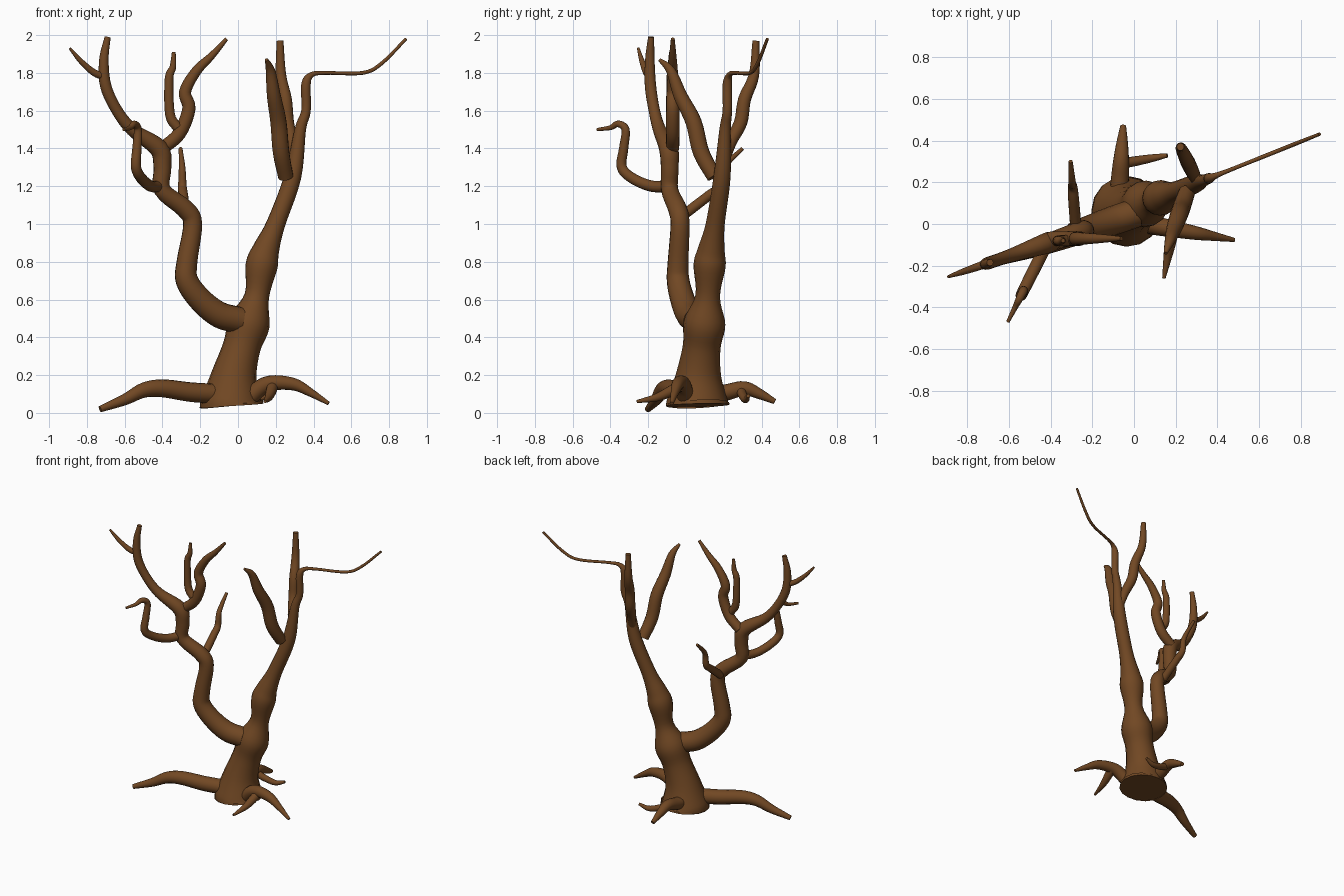
import bpy
from math import pi, sin
from mathutils import Vector

cube = bpy.data.objects.get("Cube")
if cube:
    bpy.data.objects.remove(cube, do_unlink=True)

bark = bpy.data.materials.new("brown_bark")
bark.use_nodes = True
bark_colour = (.165, .064, .017, 1)
bark.diffuse_color = bark_colour
bark.node_tree.nodes["Principled BSDF"].inputs["Base Color"].default_value = bark_colour


def smooth_path(knots, steps=5):
    """Catmull-Rom samples through knots holding position and radius."""
    extended = [knots[0] * 2 - knots[1], *knots, knots[-1] * 2 - knots[-2]]
    samples = []
    for before, start, end, after in zip(extended, extended[1:], extended[2:], extended[3:]):
        leave = (end - before) / 2
        arrive = (after - start) / 2
        for step in range(steps):
            t = step / steps
            ease = t * t * (3 - 2 * t)
            samples.append(start.lerp(end, ease)
                           + leave * t * (1 - t) ** 2
                           - arrive * t * t * (1 - t))
    return samples + [knots[-1]]


def tapered(profile, thick, thin, swell=0):
    """Add a radius to each profile point, swelling in the middle and thinning to the tip."""
    last = len(profile) - 1
    return [(along, height,
             thick + (thin - thick) * (i / last) ** 2 + swell * sin(pi * i / last))
            for i, (along, height) in enumerate(profile)]


def limb(name, origin, heading, profile):
    """Round limb in an upright plane; profile holds distance along heading, height, radius."""
    origin, heading = Vector(origin), Vector(heading)
    knots = [Vector((*(origin + heading * along), height, radius))
             for along, height, radius in profile]
    samples = smooth_path(knots)
    curve = bpy.data.curves.new(name, "CURVE")
    curve.dimensions = "3D"
    curve.bevel_depth = 1
    curve.bevel_resolution = 6
    curve.use_fill_caps = True
    spline = curve.splines.new("POLY")
    spline.points.add(len(samples) - 1)
    for point, sample in zip(spline.points, samples):
        point.co = (*sample[:3], 1)
        point.radius = sample.w
    curve.materials.append(bark)
    obj = bpy.data.objects.new(name, curve)
    bpy.context.collection.objects.link(obj)
    bpy.ops.object.select_all(action="DESELECT")
    obj.select_set(True)
    bpy.context.view_layer.objects.active = obj
    bpy.ops.object.convert(target="MESH")
    bpy.ops.object.shade_smooth_by_angle()


# Trunk, running up to its thin bent end
limb("trunk", origin=(0, .075), heading=(1, .4), profile=[
    (-.035, .04, .17),
    (-.035, .07, .16),
    (-.02, .2, .12),
    (.02, .35, .1),
    (.06, .48, .11),
    (.1, .62, .065),
    (.125, .78, .085),
    (.15, .87, .07),
    (.2, 1, .05),
    (.29, 1.25, .045),
    (.33, 1.5, .03),
    (.36, 1.6, .025),
    (.36, 1.74, .025),
    (.39, 1.79, .015),
    (.46, 1.8, .01),
    (.66, 1.8, .01),
    (.76, 1.85, .01),
    (.89, 1.98, .008),
])

# Heavy limb on the right, with its outer twig in the same plane
right_plane = dict(origin=(0, .05), heading=(1, .34))
limb("right_limb", **right_plane, profile=[
    (.01, .49, .07),
    (-.1, .52, .07),
    (-.2, .6, .065),
    (-.27, .7, .06),
    (-.27, .8, .055),
    (-.24, 1, .05),
    (-.28, 1.08, .05),
    (-.4, 1.18, .045),
    (-.4, 1.3, .047),
    (-.42, 1.4, .05),
    (-.56, 1.5, .035),
    (-.64, 1.6, .03),
    (-.7, 1.73, .03),
    (-.71, 1.87, .025),
    (-.69, 1.99, .016),
])
limb("right_outer_twig", **right_plane, profile=tapered([
    (-.7, 1.78),
    (-.76, 1.8),
    (-.83, 1.86),
    (-.89, 1.93),
], thick=.02, thin=.007))

# Branches of the left side
limb("left_back_branch", origin=(.4, 0), heading=(-.48, 1), profile=tapered([
    (.21, 1.35),
    (.24, 1.44),
    (.29, 1.54),
    (.31, 1.66),
    (.36, 1.79),
    (.37, 1.97),
], thick=.025, thin=.018, swell=.012))
limb("left_front_branch", origin=(.2, 0), heading=(.35, 1), profile=tapered([
    (.15, 1.25),
    (.08, 1.38),
    (.04, 1.54),
    (-.03, 1.68),
    (-.08, 1.81),
    (-.14, 1.87),
], thick=.04, thin=.009, swell=.008))

# Branches of the right limb
limb("right_inner_branch", origin=(0, -.07), heading=(1, 0), profile=tapered([
    (-.4, 1.4),
    (-.31, 1.48),
    (-.26, 1.61),
    (-.28, 1.7),
    (-.22, 1.81),
    (-.14, 1.89),
    (-.06, 1.98),
], thick=.034, thin=.01, swell=.004))
limb("right_inner_twig", origin=(0, -.08), heading=(1, 0), profile=tapered([
    (-.32, 1.51),
    (-.36, 1.58),
    (-.365, 1.77),
    (-.345, 1.83),
    (-.34, 1.91),
], thick=.027, thin=.01))
limb("right_curled_branch", origin=(-.37, 0), heading=(.5, 1), profile=tapered([
    (-.08, 1.2),
    (-.18, 1.2),
    (-.28, 1.24),
    (-.34, 1.3),
    (-.33, 1.4),
    (-.32, 1.5),
    (-.36, 1.53),
    (-.4, 1.51),
    (-.47, 1.5),
], thick=.03, thin=.008))
limb("right_back_twig", origin=(-.28, 0), heading=(-.08, 1), profile=tapered([
    (-.01, 1.05),
    (.12, 1.15),
    (.18, 1.2),
    (.2, 1.3),
    (.3, 1.4),
], thick=.027, thin=.01))

# Roots spreading over the ground
limb("right_root", origin=(0, .04), heading=(1, .33), profile=tapered([
    (-.1, .1),
    (-.25, .11),
    (-.4, .13),
    (-.5, .12),
    (-.6, .07),
    (-.73, .02),
], thick=.053, thin=.017))
limb("left_root", origin=(0, .01), heading=(1, -.18), profile=tapered([
    (.06, .08),
    (.13, .14),
    (.2, .16),
    (.3, .15),
    (.38, .11),
    (.48, .05),
], thick=.045, thin=.01))
limb("left_root_twig", origin=(.19, 0), heading=(.18, 1), profile=tapered([
    (-.02, .15),
    (-.09, .11),
    (-.16, .08),
    (-.26, .06),
], thick=.03, thin=.008))
limb("back_root", origin=(-.08, 0), heading=(.06, 1), profile=tapered([
    (.12, .09),
    (.22, .11),
    (.31, .13),
    (.39, .1),
    (.47, .06),
], thick=.045, thin=.014))
limb("back_root_twig", origin=(0, .3), heading=(1, .18), profile=tapered([
    (-.06, .12),
    (.01, .09),
    (.09, .07),
    (.16, .09),
], thick=.025, thin=.01))
